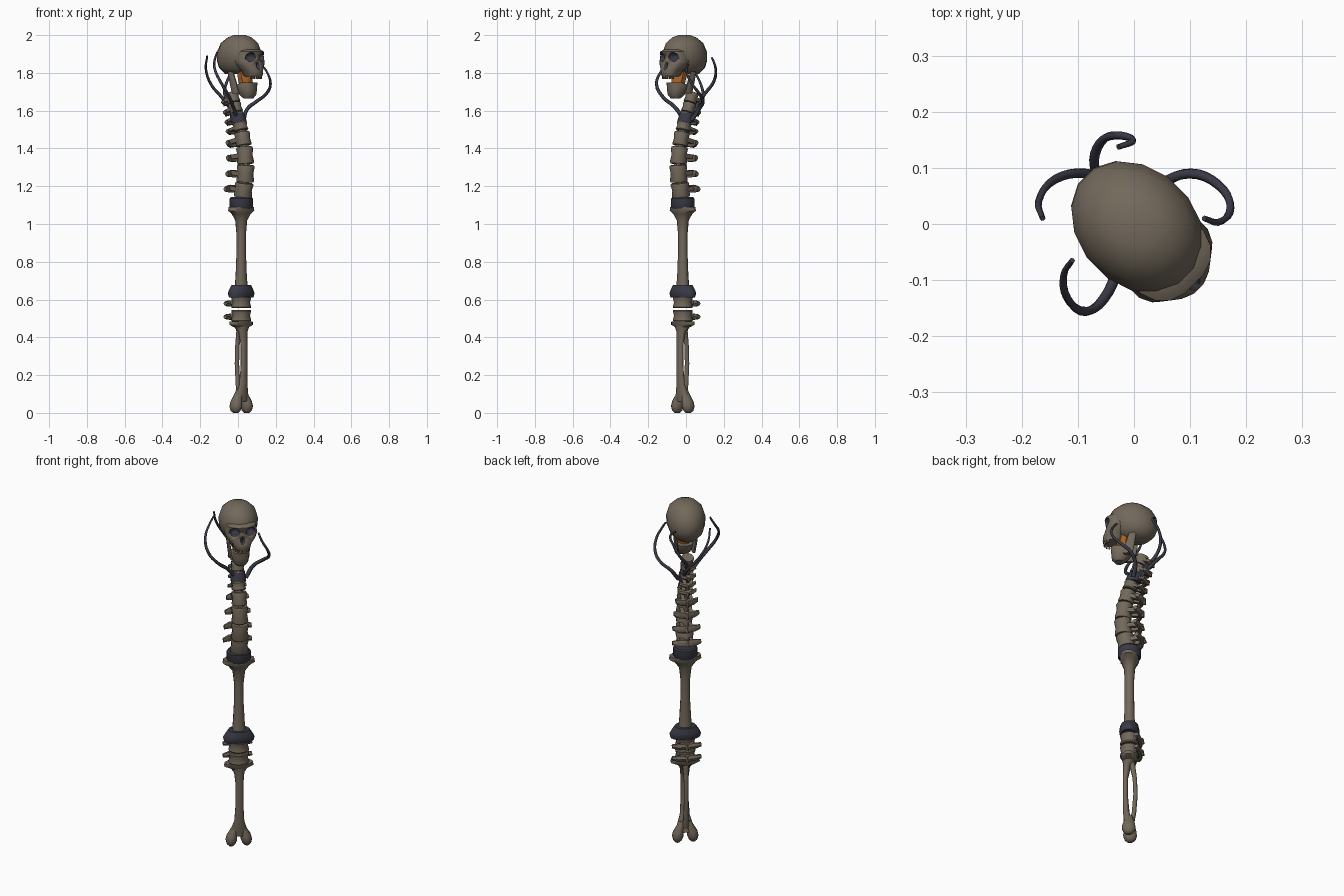
import bpy, bmesh, math
from mathutils import Matrix, Vector

if "Cube" in bpy.data.objects:
    bpy.data.objects.remove(bpy.data.objects["Cube"])

# The staff faces halfway between -y and +x, so parts are built facing -y and turned
TURN = Matrix.Rotation(math.radians(45), 4, 'Z')
AXIS = -0.024  # depth of the shaft axis


def material(name, rgb):
    m = bpy.data.materials.new(name)
    m.diffuse_color = (*rgb, 1)
    m.use_nodes = True
    m.node_tree.nodes["Principled BSDF"].inputs["Base Color"].default_value = m.diffuse_color
    return m


BONE = material("aged_bone", (0.17, 0.14, 0.105))
DARK = material("dark_iron", (0.042, 0.042, 0.062))
GLOW = material("burnt_orange", (0.36, 0.12, 0.02))


def loft(bm, rings, n=12, p=1.0, matrix=None):
    """Closed loft through rings (z, cx, cy, rx, ry); p < 1 squares the section."""
    def c(v):
        return math.copysign(abs(v) ** p, v) if abs(v) > 1e-6 else 0
    loops = []
    for z, cx, cy, rx, ry in rings:
        loops.append([bm.verts.new((cx + rx * c(math.cos(a)), cy + ry * c(math.sin(a)), z))
                      for a in (2 * math.pi * (i + 0.5) / n for i in range(n))])
    for a, b in zip(loops, loops[1:]):
        for i in range(n):
            j = (i + 1) % n
            bm.faces.new((a[i], a[j], b[j], b[i]))
    bm.faces.new(loops[0][::-1])
    bm.faces.new(loops[-1])
    if matrix:
        bmesh.ops.transform(bm, matrix=matrix, verts=[v for l in loops for v in l])


def span(rows):
    """Rows (z, half width, front, back) to loft rings."""
    return [(z, 0, (f + b) / 2, w, (b - f) / 2) for z, w, f, b in rows]


def make(name, bm, mats, angle=40):
    bmesh.ops.recalc_face_normals(bm, faces=bm.faces[:])
    mesh = bpy.data.meshes.new(name)
    bm.to_mesh(mesh)
    bm.free()
    for m in mats:
        mesh.materials.append(m)
    mesh.shade_smooth()
    mesh.set_sharp_from_angle(angle=math.radians(angle))
    ob = bpy.data.objects.new(name, mesh)
    bpy.context.collection.objects.link(ob)
    ob.matrix_world = TURN
    return ob


def simple(name, rings, mat, n=12, p=1.0, angle=40):
    bm = bmesh.new()
    loft(bm, rings, n, p)
    return make(name, bm, [mat], angle)


SIDEWAYS = Matrix(((0, 0, 1, 0), (0, 1, 0, 0), (1, 0, 0, 0), (0, 0, 0, 1)))


def vertebra(name, z, y, h, rx, ry, wing, back, lean):
    bm = bmesh.new()
    # waisted body
    loft(bm, [(-h * .5, 0, 0, rx * .93, ry * .93), (-h * .4, 0, 0, rx, ry),
              (0, 0, 0, rx * .88, ry * .88),
              (h * .4, 0, 0, rx, ry), (h * .5, 0, 0, rx * .93, ry * .93)])
    # crescent wing swept from side to side behind the body
    k = min(1, h / .07)
    loft(bm, [(u * wing, -.006, back * b, t * k, .013)
              for u, b, t in ((-1, .72, .012), (-.6, .9, .02), (0, 1, .022),
                              (.6, .9, .02), (1, .72, .012))], 6, 1, SIDEWAYS)
    # pedicles and rear spine
    for s in (-1, 1):
        loft(bm, [(-.012 * k, s * rx * .5, back * .55, .012, back * .4),
                  (.012 * k, s * rx * .5, back * .55, .012, back * .4)], 4, .5)
    loft(bm, [(-.024 * k, 0, back + .012, .008, .01), (.012 * k, 0, back + .004, .011, .012)], 6)
    bmesh.ops.transform(bm, verts=bm.verts[:],
                        matrix=Matrix.Translation((0, y, z)) @ Matrix.Rotation(-lean, 4, 'X'))
    make(name, bm, [BONE])


# Upper spine, curving forward and then back: z, y, height, radius, wing, wing depth
spine = [(1.18, -.042, .076, .049, .077, .085), (1.267, -.056, .09, .047, .074, .09),
         (1.363, -.053, .09, .045, .068, .09), (1.45, -.037, .07, .042, .06, .085),
         (1.515, -.018, .046, .039, .05, .075), (1.565, 0, .046, .035, .044, .07),
         (1.615, .018, .05, .035, .042, .065), (1.668, .038, .054, .035, .04, .058)]
for i, (z, y, h, r, w, b) in enumerate(spine):
    lo, hi = spine[max(i - 1, 0)], spine[min(i + 1, len(spine) - 1)]
    vertebra(f"spine_vertebra_{i + 1}", z, y, h, r, r, w, b,
             math.atan2(hi[1] - lo[1], hi[0] - lo[0]))
simple("spine_core", [(z, 0, y, r * .6, r * .6) for z, y, h, r, w, b in spine], BONE, 8)

# Lower pair of vertebrae
for i, z in enumerate((.585, .515)):
    vertebra(f"grip_vertebra_{i + 1}", z, AXIS, .062, .056, .05, .078, .058, 0)

# Dark fittings
simple("neck_collar", [(1.535, 0, -.008, .04, .04), (1.555, 0, -.002, .042, .042),
                       (1.59, 0, .008, .037, .037)], DARK)
simple("upper_ring", [(1.082, 0, AXIS, .058, .056), (1.09, 0, AXIS, .064, .061),
                      (1.135, 0, AXIS, .064, .061), (1.143, 0, AXIS, .056, .054)], DARK, 16)
simple("lower_cup", [(.612, 0, AXIS, .08, .046), (.632, 0, AXIS, .085, .053),
                     (.65, 0, AXIS, .075, .053), (.677, 0, AXIS, .057, .046)], DARK, 16)

# Long upper bone with flared head
simple("upper_shaft", [(.64, 0, AXIS, .04, .034), (.72, 0, AXIS, .032, .028),
                       (.85, 0, AXIS, .025, .025), (.95, 0, AXIS, .026, .025),
                       (1.02, 0, AXIS, .034, .03), (1.055, 0, AXIS, .06, .042),
                       (1.07, 0, AXIS, .088, .05), (1.09, 0, AXIS, .085, .05)], BONE, 12, 1, 55)

# Lower paired bones with head and knuckled foot
bm = bmesh.new()
loft(bm, [(.06, 0, -.024, .05, .026), (.1, 0, -.03, .042, .024), (.15, 0, -.04, .027, .017),
          (.25, 0, -.045, .021, .014), (.36, 0, -.045, .021, .014),
          (.43, 0, -.037, .028, .02), (.46, 0, AXIS, .05, .036)])
loft(bm, [(.08, 0, -.015, .018, .015), (.15, 0, 0, .014, .012), (.26, 0, .008, .013, .012),
          (.36, 0, .004, .013, .012), (.43, 0, -.008, .016, .016), (.465, 0, -.015, .025, .02)], 8)
loft(bm, [(.455, 0, AXIS, .05, .034), (.466, 0, AXIS, .08, .038), (.485, 0, AXIS, .078, .042)])
for s in (-1, 1):
    loft(bm, [(0, s * .042, AXIS, .012, .016), (.012, s * .042, AXIS, .024, .029),
              (.035, s * .04, AXIS, .031, .037), (.06, s * .037, AXIS, .028, .034),
              (.095, s * .024, AXIS, .02, .024), (.12, s * .016, AXIS, .015, .018)])
make("lower_shaft", bm, [BONE], 55)

# Skull: cranium and face, with sockets cut out
bm = bmesh.new()
loft(bm, span([(2.0, .03, -.045, .02), (1.988, .06, -.08, .055), (1.958, .09, -.118, .097),
               (1.91, .104, -.14, .122), (1.865, .101, -.132, .124), (1.828, .088, -.1, .112),
               (1.795, .055, -.06, .08)]), 16)
cranium = make("cranium", bm, [BONE, DARK], 50)
bm = bmesh.new()
loft(bm, span([(1.925, .062, -.135, 0), (1.912, .08, -.153, 0), (1.89, .082, -.15, 0),
               (1.862, .088, -.145, -.02), (1.838, .078, -.152, -.03), (1.815, .055, -.162, -.05),
               (1.79, .046, -.164, -.06), (1.782, .04, -.158, -.07)]), 16, .8)
face = make("face", bm, [BONE, DARK], 40)

bm = bmesh.new()
for s in (-1, 1):
    bmesh.ops.create_uvsphere(bm, u_segments=12, v_segments=8, radius=1, matrix=
        Matrix.Translation((s * .043, -.145, 1.883)) @ Matrix.Diagonal((.028, .042, .025, 1)))
bmesh.ops.create_uvsphere(bm, u_segments=8, v_segments=6, radius=1, matrix=
    Matrix.Translation((0, -.16, 1.838)) @ Matrix.Diagonal((.015, .03, .021, 1)))
for f in bm.faces:
    f.material_index = 1
cutter = make("socket_cutter", bm, [BONE, DARK])
cutter.hide_render = True
cutter.hide_set(True)
for ob in (cranium, face):
    mod = ob.modifiers.new("sockets", 'BOOLEAN')
    mod.operation, mod.object, mod.solver = 'DIFFERENCE', cutter, 'EXACT'

# Upper teeth
bm = bmesh.new()
for i in range(-3, 4):
    a = i * .36
    x, y = .04 * math.sin(a), -.112 - .044 * math.cos(a)
    loft(bm, [(1.768, x, y, .005, .005), (1.79, x, y, .0075, .006)], 4, .6)
make("upper_teeth", bm, [BONE])

# Hanging jaw with side branches
bm = bmesh.new()
loft(bm, span([(1.665, .026, -.1, -.055), (1.685, .04, -.117, -.03), (1.715, .048, -.12, -.01),
               (1.735, .048, -.122, -.005), (1.748, .042, -.122, -.05)]), 12, .8)
for s in (-1, 1):
    loft(bm, [(1.69, s * .045, -.028, .01, .026), (1.74, s * .051, -.018, .01, .026),
              (1.79, s * .056, -.006, .009, .022), (1.825, s * .058, .002, .008, .014)], 8)
make("jaw", bm, [BONE])

# Glowing mouth core
simple("mouth_core", span([(1.735, .038, -.1, -.02), (1.775, .044, -.092, -.015),
                           (1.815, .044, -.08, -.01)]), GLOW, 8)

# Four dark tendrils curling up from the collar (front-world coordinates)
tendrils = [
    [(.03, .03, 1.55), (.05, .07, 1.61), (.1, .09, 1.65), (.15, .07, 1.69),
     (.172, .03, 1.745), (.15, .003, 1.81), (.125, .01, 1.845)],
    [(0, -.01, 1.55), (-.025, -.06, 1.62), (-.045, -.12, 1.67), (-.085, -.156, 1.74),
     (-.12, -.13, 1.81), (-.125, -.09, 1.86), (-.11, -.065, 1.91)],
    [(-.01, .02, 1.55), (-.04, .07, 1.61), (-.085, .09, 1.67), (-.14, .08, 1.735),
     (-.17, .04, 1.82), (-.163, .01, 1.89)],
    [(0, .03, 1.56), (-.04, .06, 1.63), (-.07, .1, 1.69), (-.06, .145, 1.75),
     (-.03, .158, 1.81), (-.002, .148, 1.855), (-.028, .137, 1.88)],
]
for k, pts in enumerate(tendrils):
    cu = bpy.data.curves.new("tendril", 'CURVE')
    cu.dimensions, cu.bevel_depth, cu.bevel_resolution = '3D', .0115, 1
    cu.resolution_u, cu.use_fill_caps = 4, True
    sp = cu.splines.new('BEZIER')
    sp.bezier_points.add(len(pts) - 1)
    for i, (bp, co) in enumerate(zip(sp.bezier_points, pts)):
        bp.co = co
        bp.handle_left_type = bp.handle_right_type = 'AUTO'
        bp.radius = 1 - .55 * i / (len(pts) - 1)
    cu.materials.append(DARK)
    ob = bpy.data.objects.new(f"tendril_{k + 1}", cu)
    bpy.context.collection.objects.link(ob)
